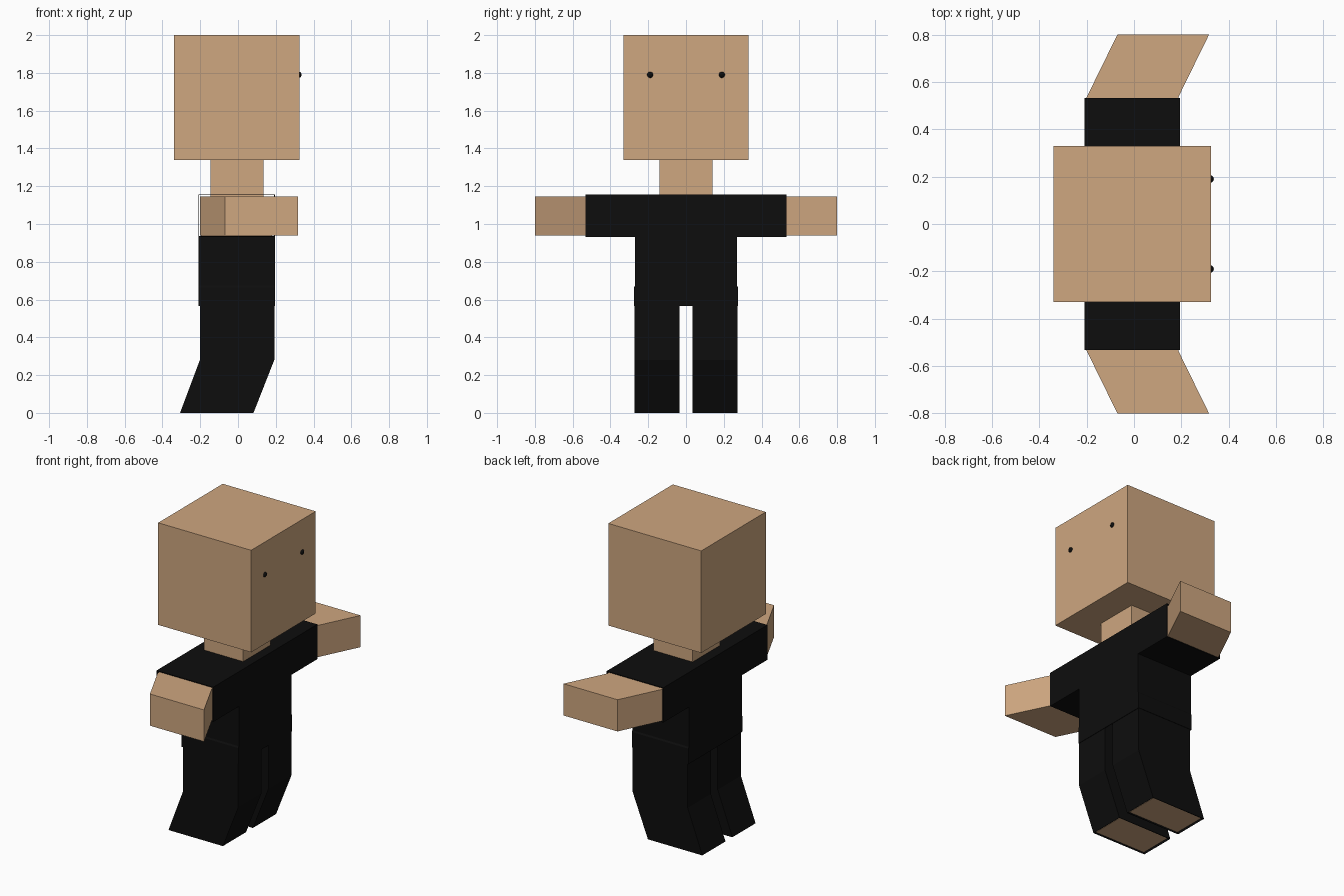
import bpy, bmesh

if "Cube" in bpy.data.objects:
    bpy.data.objects.remove(bpy.data.objects["Cube"])

def material(name, rgb):
    m = bpy.data.materials.new(name)
    m.diffuse_color = (*rgb, 1)
    m.use_nodes = True
    m.node_tree.nodes["Principled BSDF"].inputs["Base Color"].default_value = m.diffuse_color
    return m

SKIN = material("tan_skin", (0.62, 0.385, 0.215))
BLACK = material("black_cloth", (0.004, 0.004, 0.004))

def finish(bm, name, mat):
    me = bpy.data.meshes.new(name)
    bm.to_mesh(me)
    bm.free()
    me.materials.append(mat)
    ob = bpy.data.objects.new(name, me)
    bpy.context.collection.objects.link(ob)
    return ob

def thicken(ob, t=0.006):
    mod = ob.modifiers.new("cloth_thickness", 'SOLIDIFY')
    mod.thickness = t
    mod.offset = -1

def loft(name, rings, mat, open_start=False):
    """Join four-cornered rings into a solid, optionally open at the first ring."""
    bm = bmesh.new()
    loops = [[bm.verts.new(p) for p in r] for r in rings]
    start = bm.faces.new(loops[0])
    bm.faces.new(loops[-1][::-1])
    for a, b in zip(loops, loops[1:]):
        for i in range(4):
            j = (i + 1) % 4
            bm.faces.new((a[i], a[j], b[j], b[i]))
    bmesh.ops.recalc_face_normals(bm, faces=bm.faces[:])
    if open_start:
        bmesh.ops.delete(bm, geom=[start], context='FACES_ONLY')
    return finish(bm, name, mat)

def flat(x0, x1, y0, y1, z):      # horizontal ring
    return [(x0, y0, z), (x1, y0, z), (x1, y1, z), (x0, y1, z)]

def upright(x0, x1, y, z0, z1):   # ring facing sideways
    return [(x0, y, z0), (x1, y, z0), (x1, y, z1), (x0, y, z1)]

def box(name, x0, x1, y0, y1, z0, z1, mat):
    return loft(name, [flat(x0, x1, y0, y1, z0), flat(x0, x1, y0, y1, z1)], mat)

# Head, neck and torso
box("head", -0.34, 0.325, -0.33, 0.33, 1.34, 2.0, SKIN)
box("neck", -0.145, 0.135, -0.14, 0.14, 1.13, 1.34, SKIN)
box("torso", -0.195, 0.18, -0.255, 0.255, 0.68, 1.14, SKIN)

# Shirt: T-shaped outline given depth, open at sleeves and hem
half = [(0.275, 0.565), (0.275, 0.665), (0.27, 0.675), (0.27, 0.932), (0.532, 0.932), (0.532, 1.157)]
outline = half + [(-y, z) for y, z in reversed(half)]
bm = bmesh.new()
face = bm.faces.new([bm.verts.new((-0.21, y, z)) for y, z in outline])
ext = bmesh.ops.extrude_face_region(bm, geom=[face])
moved = [g for g in ext["geom"] if isinstance(g, bmesh.types.BMVert)]
bmesh.ops.translate(bm, verts=moved, vec=(0.405, 0, 0))
if not face.is_valid or len(bm.faces) < len(outline) + 2:
    bm.faces.new([v for v in bm.verts if v not in moved])
bmesh.ops.recalc_face_normals(bm, faces=bm.faces[:])
openings = [f for f in bm.faces
            if all(abs(v.co.z - 0.565) < 1e-4 for v in f.verts)
            or all(abs(abs(v.co.y) - 0.532) < 1e-4 for v in f.verts)
            and abs(f.normal.y) > 0.9]
bmesh.ops.delete(bm, geom=openings, context='FACES_ONLY')
thicken(finish(bm, "shirt", BLACK))

# Trouser hips under the shirt
box("trouser_hips", -0.2, 0.19, -0.265, 0.265, 0.61, 0.7, BLACK)

for side, s in (("left", 1), ("right", -1)):
    # Arm, bent forward past the sleeve
    loft(side + "_arm", [upright(-0.2, 0.187, s * 0.25, 0.94, 1.145),
                         upright(-0.2, 0.187, s * 0.535, 0.94, 1.145),
                         upright(-0.07, 0.317, s * 0.8, 0.94, 1.145)], SKIN)
    # Trouser leg, open at the cuff, with the shin bent back
    leg = [flat(-0.307, 0.082, s * 0.035, s * 0.272, 0.0),
           flat(-0.202, 0.192, s * 0.035, s * 0.272, 0.28),
           flat(-0.202, 0.192, s * 0.035, s * 0.272, 0.66)]
    thicken(loft(side + "_trouser_leg", leg, BLACK, True))
    # Bare leg inside the trouser leg
    loft(side + "_leg", [flat(-0.296, 0.071, s * 0.043, s * 0.264, 0.006),
                         flat(-0.193, 0.183, s * 0.043, s * 0.264, 0.28),
                         flat(-0.193, 0.183, s * 0.043, s * 0.264, 0.64)], SKIN)
    # Eye
    bpy.ops.mesh.primitive_uv_sphere_add(segments=16, ring_count=8, radius=0.017,
                                         location=(0.32, s * 0.19, 1.79))
    eye = bpy.context.object
    eye.name = side + "_eye"
    eye.data.materials.append(BLACK)
    bpy.ops.object.shade_smooth_by_angle()
